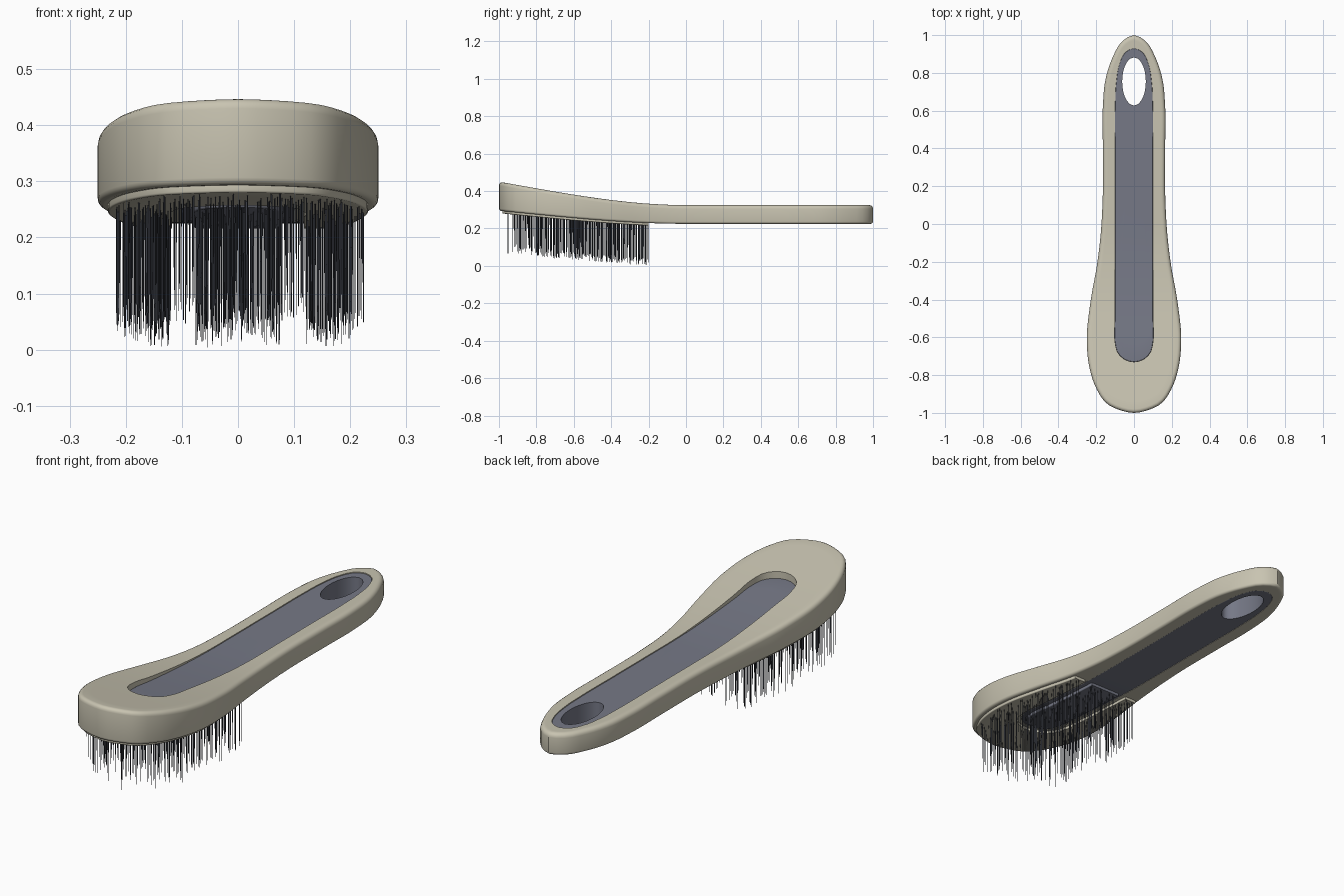
import bpy, bmesh, math, random
from mathutils import Vector as V

if "Cube" in bpy.data.objects:
    bpy.data.objects.remove(bpy.data.objects["Cube"])

random.seed(4)
N = 64


def material(name, rgb):
    m = bpy.data.materials.new(name)
    m.diffuse_color = (*rgb, 1)
    m.use_nodes = True
    m.node_tree.nodes["Principled BSDF"].inputs["Base Color"].default_value = m.diffuse_color
    return m


BEIGE = material("beige", (0.58, 0.55, 0.44))
SLATE = material("slate", (0.18, 0.19, 0.24))
DARK = material("dark", (0.05, 0.055, 0.07))


# Height curves along the length: flat handle, head swept upward
def rise(y):
    u = max(0.0, -y)
    return u * u * (1.6 - 0.6 * u)


def body_top(y): return 0.325 + 0.125 * rise(y)
def body_bottom(y): return 0.225 + 0.07 * rise(y)
def inlay_top(y): return 0.322 + 0.08 * rise(y)
def plate_bottom(y): return body_bottom(y) - 0.013
def plate_top(y): return body_bottom(y) + 0.002


def spline(pts, steps=16):
    """Smooth half outline that meets the x = 0 axis squarely at both ends."""
    p = [V(q) for q in pts]
    p = [V((-p[1].x, p[1].y))] + p + [V((-p[-2].x, p[-2].y))]
    d = [(b - a).length for a, b in zip(p, p[1:])]
    tan = [None] + [((p[i] - p[i-1]) / d[i-1] * d[i] + (p[i+1] - p[i]) / d[i] * d[i-1]) / (d[i-1] + d[i])
                    for i in range(1, len(p) - 1)]
    out = []
    for i in range(1, len(p) - 2):
        for s in range(steps):
            t = s / steps
            out.append(p[i] * (2*t**3 - 3*t*t + 1) + p[i+1] * (3*t*t - 2*t**3)
                       + (tan[i] * (t**3 - 2*t*t + t) + tan[i+1] * (t**3 - t*t)) * d[i])
    return out + [p[-2]]


def resample(pts, n):
    cum = [0.0]
    for a, b in zip(pts, pts[1:]):
        cum.append(cum[-1] + (b - a).length)
    out, k = [], 0
    for i in range(n + 1):
        s = cum[-1] * i / n
        while k < len(pts) - 2 and cum[k + 1] < s:
            k += 1
        out.append(pts[k].lerp(pts[k+1], (s - cum[k]) / max(cum[k+1] - cum[k], 1e-9)))
    return out


def flip(pts):
    return [V((-q.x, q.y)) for q in reversed(pts)]


def loop(half):
    return half + flip(half)[1:-1]


def inset(pts, d, closed=True):
    out, n = [], len(pts)
    for i, q in enumerate(pts):
        a, b = (pts[i-1], pts[(i+1) % n]) if closed else (pts[max(i-1, 0)], pts[min(i+1, n-1)])
        t = (b - a).normalized()
        out.append(q - V((t.y, -t.x)) * d)
    return out


def finish(name, bm, mat):
    bmesh.ops.recalc_face_normals(bm, faces=bm.faces)
    me = bpy.data.meshes.new(name)
    bm.to_mesh(me)
    bm.free()
    me.materials.append(mat)
    ob = bpy.data.objects.new(name, me)
    bpy.context.collection.objects.link(ob)
    bpy.ops.object.select_all(action='DESELECT')
    ob.select_set(True)
    bpy.context.view_layer.objects.active = ob
    bpy.ops.object.shade_smooth_by_angle(angle=math.radians(35))
    return ob


def ring_solid(name, outer, inner, zb, zt, bt, bb, mat, steps=6, closed=True, wall=True):
    """Solid between two matching outlines, with rounded outer edges (bt top, bb bottom)."""
    bm = bmesh.new()
    secs = []
    arcs = [math.radians(a) for a in (0, 22.5, 45, 67.5, 90)]
    top_arc = [(inset(outer, bt * (1 - math.sin(a)), closed), bt * (1 - math.cos(a))) for a in arcs]
    bot_arc = [(inset(outer, bb * (1 - math.cos(a)), closed), bb * (1 - math.sin(a))) for a in arcs]
    for i, o in enumerate(outer):
        ot, ob, q = top_arc[0][0][i], bot_arc[-1][0][i], inner[i]
        prof = []
        for s in range(steps):
            c = q.lerp(ot, s / steps)
            prof.append((c.x, c.y, zt(c.y)))
        prof += [(r[i].x, r[i].y, zt(r[i].y) - dz) for r, dz in top_arc]
        prof += [(r[i].x, r[i].y, zb(r[i].y) + dz) for r, dz in bot_arc]
        for s in range(1, steps + 1):
            c = ob.lerp(q, s / steps)
            prof.append((c.x, c.y, zb(c.y)))
        secs.append([bm.verts.new(c) for c in prof])
    m = len(secs[0])
    for i in range(len(secs) if closed else len(secs) - 1):
        a, b = secs[i], secs[(i + 1) % len(secs)]
        for k in range(m if wall else m - 1):
            l = (k + 1) % m
            bm.faces.new((a[k], b[k], b[l], a[l]))
    if not closed:
        bm.faces.new(secs[0])
        bm.faces.new(secs[-1])
    if not wall:
        bmesh.ops.remove_doubles(bm, verts=bm.verts, dist=1e-5)
    return finish(name, bm, mat)


# Plan outlines (right halves, front tip to back tip)
outer_curve = spline([(0, -1), (.075, -.985), (.145, -.95), (.2, -.87), (.238, -.75), (.25, -.62),
                      (.23, -.41), (.195, -.21), (.176, -.05), (.166, .13), (.165, .4), (.165, .62),
                      (.15, .77), (.112, .885), (.065, .965), (0, 1)])
slot_curve = spline([(0, -.73), (.048, -.718), (.084, -.685), (.1, -.625), (.1, -.5), (.1, 0), (.1, .4),
                     (.1, .62), (.094, .75), (.076, .85), (.045, .91), (0, .93)])
outer, slot = loop(resample(outer_curve, N)), loop(resample(slot_curve, N))

# Body with the long slot through it
ring_solid("brush_body", outer, slot, body_bottom, body_top, 0.02, 0.012, BEIGE)

# Inlay filling the slot, with an oval hanging hole
hole = []
for q in slot:
    d = V((q.x / 0.0625, (q.y - 0.755) / 0.127)).normalized()
    hole.append(V((d.x * 0.0625, 0.755 + d.y * 0.127)))
ring_solid("handle_inlay", slot, hole, body_bottom, inlay_top, 0.003, 0.003, SLATE, steps=14)

# U-shaped bristle plate under the head
END = -0.2


def u_path(curve, d, n=36):
    c = flip(curve)[:-1] + curve
    c = [q for q in inset(c, d, False) if q.y < END]
    c = [V((c[0].x, END))] + c + [V((c[-1].x, END))]
    return resample(c, 2 * n)


u_out, u_in = u_path(outer_curve, 0.018), u_path(slot_curve, -0.018)
ring_solid("outer_bristle_plate", u_out, u_in, plate_bottom, plate_top, 0.001, 0.004, BEIGE,
           steps=3, closed=False)

# Central bristle plate under the inlay
c_out = u_path(slot_curve, 0.022)
c_in = [V((0, q.y)) for q in c_out]
ring_solid("centre_bristle_plate", c_out, c_in, plate_bottom, plate_top, 0.001, 0.004, SLATE,
           steps=3, closed=False, wall=False)

# Bristles: thin tapered strands hanging from both plates
bm = bmesh.new()


def strands(a, b, count):
    for _ in range(count):
        k = random.randrange(len(a) - 1)
        f = random.random()
        c = a[k].lerp(a[k+1], f).lerp(b[k].lerp(b[k+1], f), random.uniform(0.04, 0.96))
        z0 = plate_bottom(c.y)
        z1 = z0 - random.uniform(0.165, 0.213)
        rot = random.uniform(0, 2)
        rings = []
        for z, r in ((z0 + 0.004, 0.0011), (z1, 0.0006)):
            rings.append([bm.verts.new((c.x + r * math.cos(rot + j * 2.0944),
                                        c.y + r * math.sin(rot + j * 2.0944), z)) for j in range(3)])
        for j in range(3):
            l = (j + 1) % 3
            bm.faces.new((rings[0][j], rings[0][l], rings[1][l], rings[1][j]))
        bm.faces.new(rings[1])


strands(u_out, u_in, 420)
strands(c_out, c_in, 200)
finish("bristles", bm, DARK)
